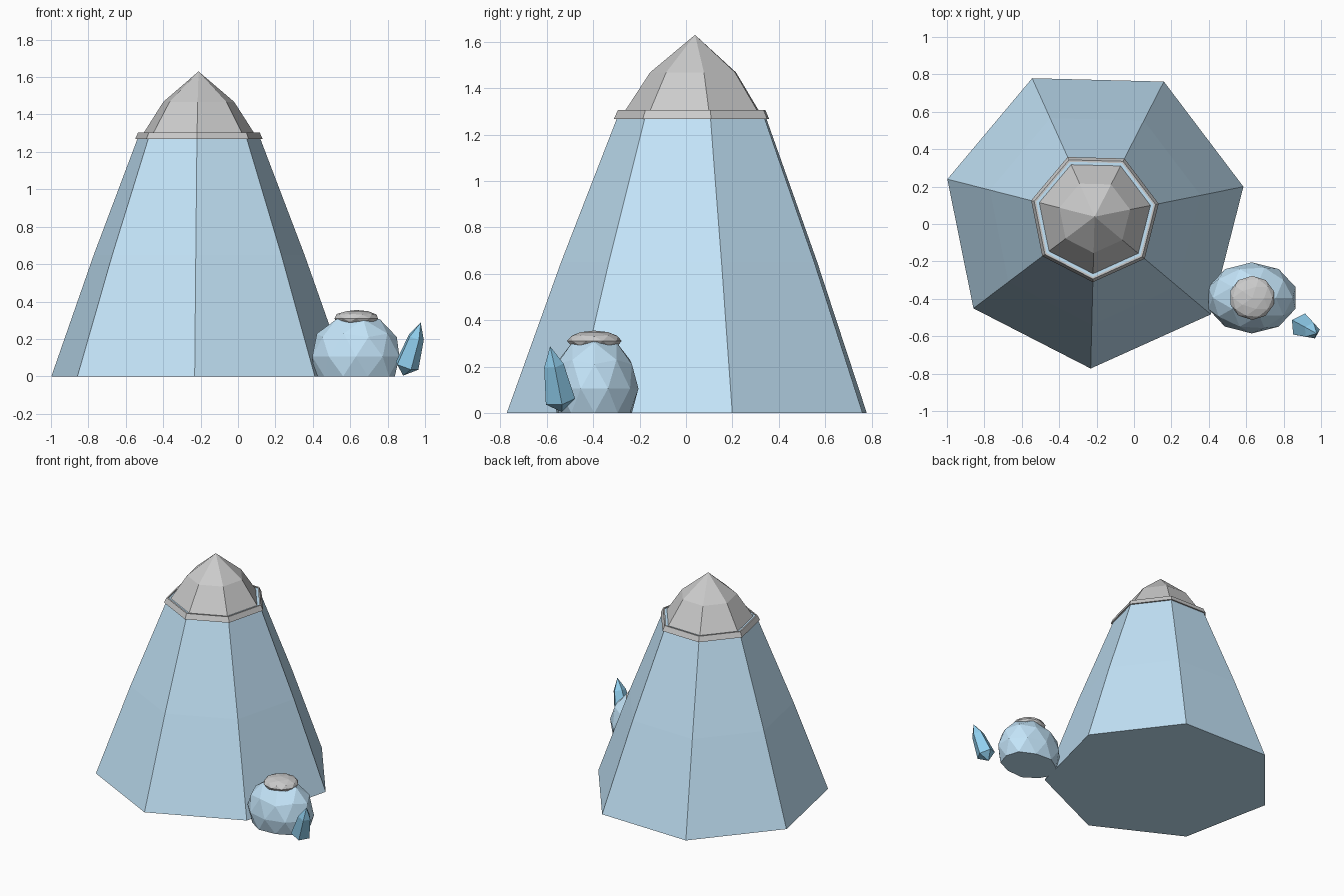
import bpy, bmesh, math
from mathutils import Vector, Matrix

if "Cube" in bpy.data.objects:
    bpy.data.objects.remove(bpy.data.objects["Cube"])


def paint(obj, name, rgb):
    mat = bpy.data.materials.get(name) or bpy.data.materials.new(name)
    mat.diffuse_color = (*rgb, 1)
    mat.use_nodes = True
    mat.node_tree.nodes["Principled BSDF"].inputs["Base Color"].default_value = mat.diffuse_color
    obj.data.materials.append(mat)


def add_object(name, bm):
    bmesh.ops.recalc_face_normals(bm, faces=bm.faces)
    mesh = bpy.data.meshes.new(name)
    bm.to_mesh(mesh)
    bm.free()
    obj = bpy.data.objects.new(name, mesh)
    bpy.context.collection.objects.link(obj)
    return obj


def lathe(name, profile, sides, turn, matrix, closed=False):
    """Spin (radius, height) points into a faceted solid; radius 0 is a tip."""
    bm = bmesh.new()
    rings = []
    for r, z in profile:
        n = sides if r else 1
        rings.append([bm.verts.new((r * math.cos(turn + i * math.tau / sides),
                                    r * math.sin(turn + i * math.tau / sides), z))
                      for i in range(n)])
    pairs = list(zip(rings, rings[1:] + rings[:1]))
    for a, b in pairs if closed else pairs[:-1]:
        for i in range(sides):
            j = (i + 1) % sides
            quad = [a[i % len(a)], a[j % len(a)], b[j % len(b)], b[i % len(b)]]
            bm.faces.new(list(dict.fromkeys(quad)))
    if not closed:
        for ring in (rings[0], rings[-1]):
            if len(ring) > 1:
                bm.faces.new(ring)
    bm.transform(matrix)
    return add_object(name, bm)


def boulder(name, centre, radii, floor=None):
    bm = bmesh.new()
    bmesh.ops.create_icosphere(bm, subdivisions=2, radius=1)
    bm.transform(Matrix.Translation(centre) @ Matrix.Diagonal((*radii, 1)))
    if floor is not None:
        for v in bm.verts:
            v.co.z = max(v.co.z, floor)
    return add_object(name, bm)


ICE = (0.55, 0.78, 0.95)
CRYSTAL = (0.28, 0.62, 0.85)
place = Matrix.Translation((-0.211, 0.039, 0))
turn = math.radians(11.4)

# Seven-sided peak
peak = lathe("peak", [(0.812, 0), (0.578, 0.65), (0.337, 1.27), (0.323, 1.298)], 7, turn, place)
paint(peak, "ice", ICE)

# Snow collar and snow cap
lathe("snow_collar", [(0.350, 1.268), (0.333, 1.305), (0.322, 1.305), (0.332, 1.268)],
      7, turn, place, closed=True)
lathe("snow_cap", [(0.307, 1.295), (0.194, 1.468), (0, 1.63)], 7, turn, place)

# Boulder with flattened base, and its snow
rock = boulder("boulder", (0.63, -0.395, 0.105), (0.245, 0.19, 0.235), 0)
paint(rock, "ice", ICE)
boulder("boulder_snow", (0.632, -0.395, 0.31), (0.122, 0.118, 0.045))

# Leaning crystal
foot, tip = Vector((0.883, -0.535, 0.004)), Vector((0.977, -0.586, 0.287))
axis = tip - foot
lean = Matrix.Translation(foot) @ axis.to_track_quat('Z', 'Y').to_matrix().to_4x4()
L = axis.length
shard = lathe("crystal", [(0, 0), (0.068, 0.18 * L), (0.045, 0.72 * L), (0, L)], 5, 0.3, lean)
paint(shard, "crystal_blue", CRYSTAL)
